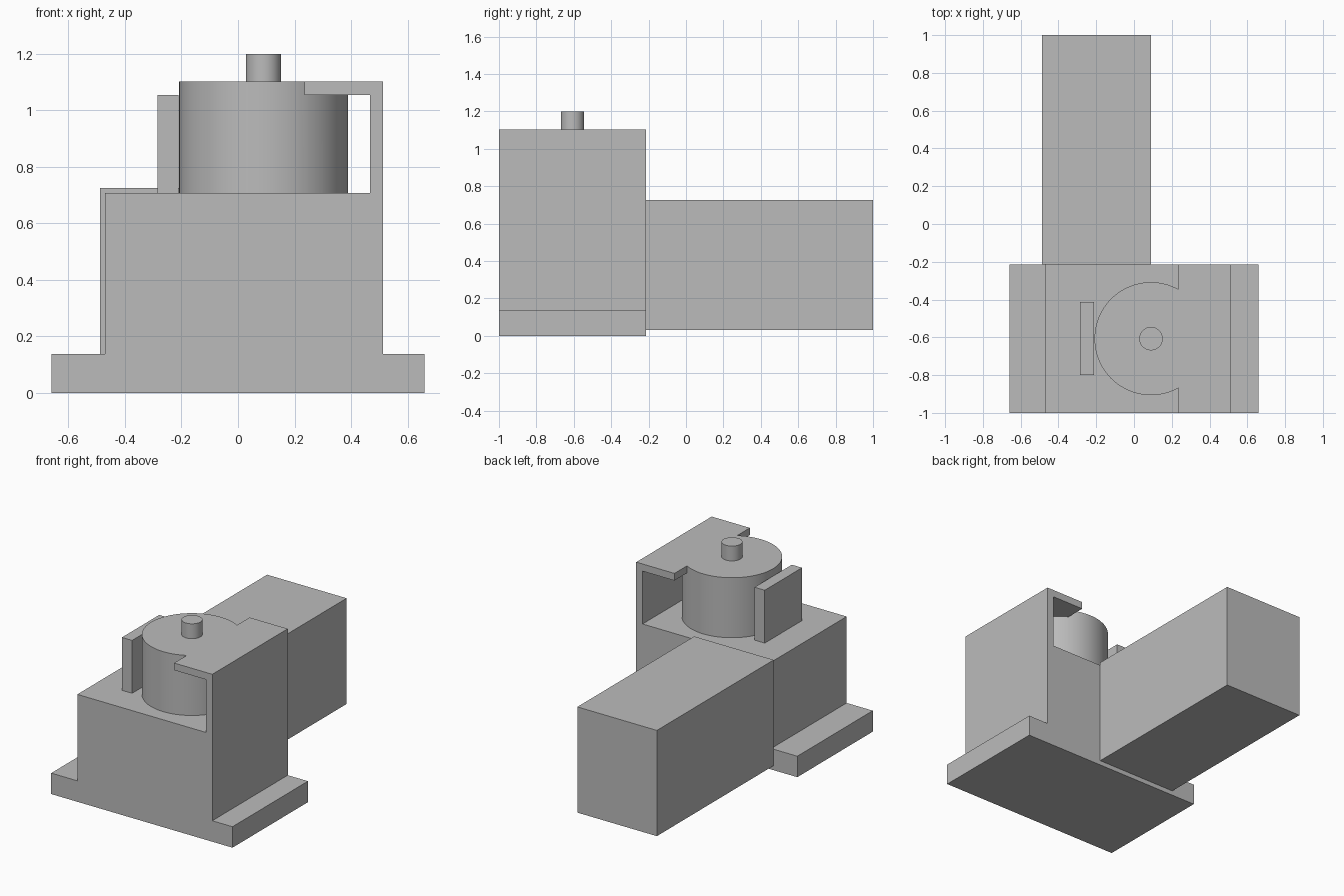
import bpy
import math

cube = bpy.data.objects.get("Cube")
if cube:
    bpy.data.objects.remove(cube, do_unlink=True)

# Single grey material
grey = bpy.data.materials.new("plain grey")
grey.use_nodes = True
GREY = (0.5, 0.5, 0.5, 1)
grey.diffuse_color = GREY
grey.node_tree.nodes["Principled BSDF"].inputs["Base Color"].default_value = GREY

FRONT, BACK = -1.0, -0.215
DRUM_X, DRUM_Y = 0.09, -0.607


def extrude_profile(name, profile, y0, y1):
    """Extrude an x-z outline (counter-clockwise from the front) along y."""
    n = len(profile)
    verts = [(x, y, z) for y in (y0, y1) for x, z in profile]
    faces = [list(range(n)), list(range(2 * n - 1, n - 1, -1))]
    for i in range(n):
        j = (i + 1) % n
        faces.append([j, i, i + n, j + n])
    mesh = bpy.data.meshes.new(name)
    mesh.from_pydata(verts, [], faces)
    mesh.materials.append(grey)
    obj = bpy.data.objects.new(name, mesh)
    bpy.context.collection.objects.link(obj)
    return obj


def box(name, x0, x1, y0, y1, z0, z1):
    return extrude_profile(name, [(x0, z0), (x1, z0), (x1, z1), (x0, z1)], y0, y1)


def cylinder(name, radius, z0, z1):
    bpy.ops.mesh.primitive_cylinder_add(
        vertices=96, radius=radius, depth=z1 - z0,
        location=(DRUM_X, DRUM_Y, (z0 + z1) / 2))
    obj = bpy.context.object
    obj.name = name
    obj.data.materials.append(grey)
    return obj


def smooth(obj):
    bpy.ops.object.select_all(action='DESELECT')
    obj.select_set(True)
    bpy.context.view_layer.objects.active = obj
    bpy.ops.object.shade_smooth_by_angle(angle=math.radians(30))


# Flanged body with the side wall and overhanging lid in one outline
body = extrude_profile("body", [
    (-0.66, 0), (0.66, 0), (0.66, 0.138), (0.513, 0.138), (0.513, 1.102),
    (0.235, 1.102), (0.235, 1.055), (0.467, 1.055), (0.467, 0.707),
    (-0.47, 0.707), (-0.47, 0.138), (-0.66, 0.138)], FRONT, BACK)

# Drum fused into the body under the lid
drum = cylinder("drum", 0.299, 0.6, 1.102)
union = body.modifiers.new("fuse drum", 'BOOLEAN')
union.operation = 'UNION'
union.solver = 'EXACT'
union.object = drum
bpy.ops.object.select_all(action='DESELECT')
body.select_set(True)
bpy.context.view_layer.objects.active = body
bpy.ops.object.modifier_apply(modifier=union.name)
bpy.data.objects.remove(drum, do_unlink=True)
smooth(body)

# Pin on the drum, upright plate beside it, and long rear housing
smooth(cylinder("pin", 0.062, 1.102, 1.2))
box("upright_plate", -0.285, -0.211, -0.80, -0.412, 0.707, 1.055)
box("rear_housing", -0.488, 0.091, BACK, 1.0, 0.03, 0.726)
